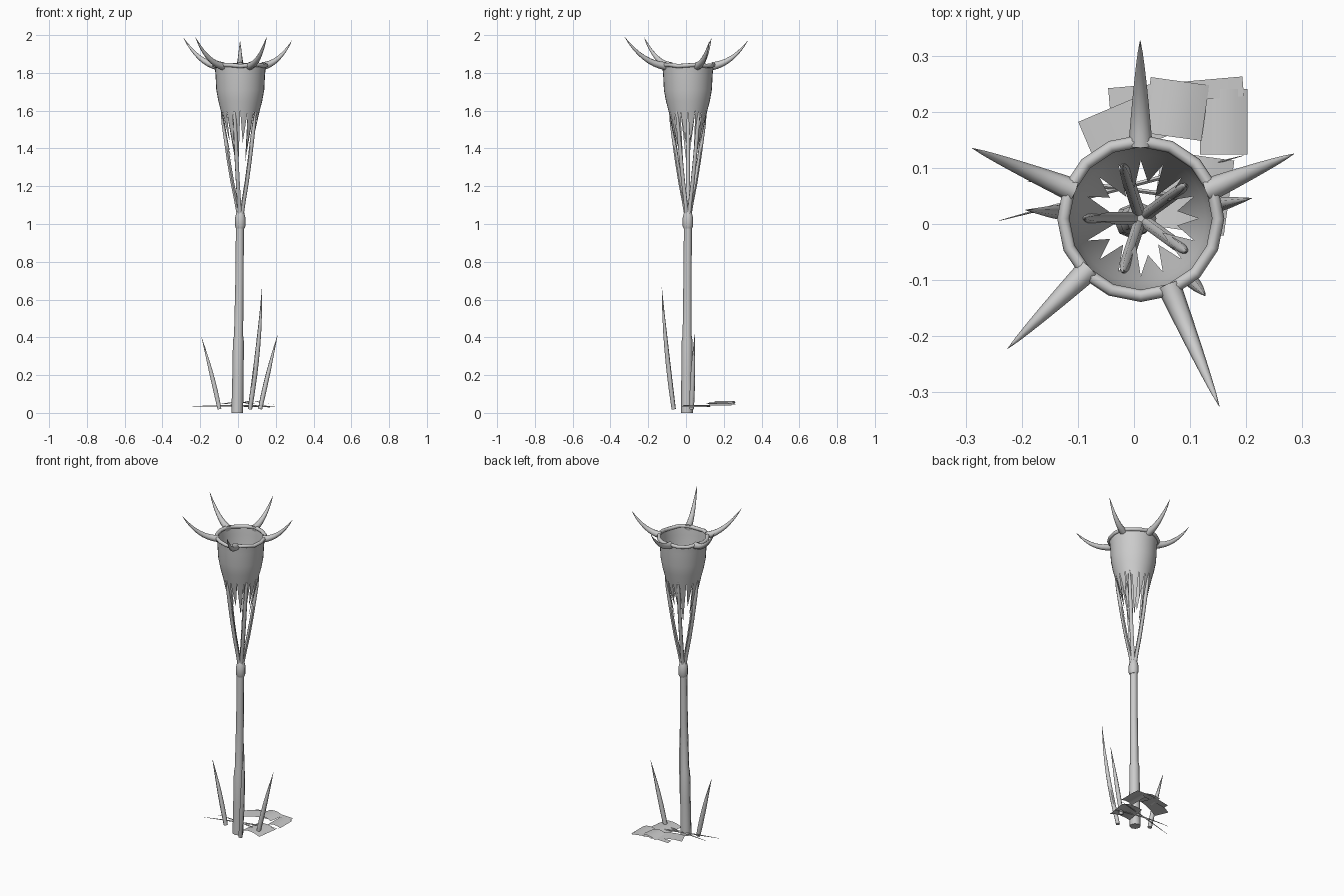
import bpy, bmesh, math
from math import cos, sin, radians, pi
from mathutils import Vector, Matrix

cube = bpy.data.objects.get("Cube")
if cube:
    bpy.data.objects.remove(cube, do_unlink=True)

grey = bpy.data.materials.new("plain grey")
grey.use_nodes = True
grey.diffuse_color = (0.6, 0.6, 0.6, 1)
grey.node_tree.nodes["Principled BSDF"].inputs["Base Color"].default_value = (0.6, 0.6, 0.6, 1)

AXIS = Vector((0.012, 0.01, 0))   # centre line of the cup


def finish(name, mesh, angle=60):
    mesh.materials.clear()
    mesh.materials.append(grey)
    obj = bpy.data.objects.new(name, mesh)
    bpy.context.collection.objects.link(obj)
    bpy.ops.object.select_all(action="DESELECT")
    obj.select_set(True)
    bpy.context.view_layer.objects.active = obj
    bpy.ops.object.shade_smooth_by_angle(angle=radians(angle))
    return obj


def tube(name, points, radii, res=2, cyclic=False):
    """Tapered round tube through the points."""
    curve = bpy.data.curves.new(name, "CURVE")
    curve.dimensions = "3D"
    curve.bevel_depth = 1
    curve.bevel_resolution = res
    curve.use_fill_caps = True
    spline = curve.splines.new("POLY")
    spline.points.add(len(points) - 1)
    spline.use_cyclic_u = cyclic
    for p, co, r in zip(spline.points, points, radii):
        p.co = (*co, 1)
        p.radius = r
    temp = bpy.data.objects.new("temp", curve)
    bpy.context.collection.objects.link(temp)
    graph = bpy.context.evaluated_depsgraph_get()
    mesh = bpy.data.meshes.new_from_object(temp.evaluated_get(graph))
    bpy.data.objects.remove(temp, do_unlink=True)
    return finish(name, mesh)


def around(angle, r, z):
    return AXIS + Vector((r * cos(angle), r * sin(angle), z))


def bend(a, b, c, steps=8):
    """Points on a quadratic arc from a to c, pulled towards b."""
    a, b, c = Vector(a), Vector(b), Vector(c)
    ts = [i / steps for i in range(steps + 1)]
    return [a * (1 - t) ** 2 + b * 2 * t * (1 - t) + c * t * t for t in ts]


# Stem with a thicker foot and a knot at the top
tube("stem",
     [(-0.004, 0.005, 0), (0, 0.005, 0.2), (0.002, 0.006, 0.38),
      (0.003, 0.006, 0.41), (0.008, 0.008, 0.7), (0.01, 0.01, 1.0)],
     [0.031, 0.03, 0.029, 0.024, 0.022, 0.021])
tube("stem_knot",
     [AXIS + Vector((0, 0, z)) for z in (0.975, 0.99, 1.03, 1.06, 1.08)],
     [0.022, 0.028, 0.028, 0.021, 0.01])

# Five struts carrying the cup
for i in range(5):
    a = radians(36 + 72 * i)
    path = [(0.008, 1.04), (0.022, 1.12), (0.042, 1.22), (0.062, 1.34),
            (0.078, 1.45), (0.09, 1.53), (0.098, 1.59), (0.1, 1.62)]
    tube(f"strut_{i + 1}", [around(a, r, z) for r, z in path],
         [0.011, 0.011, 0.011, 0.011, 0.011, 0.01, 0.006, 0.001], 1)

# Cup wall, with a ring of long teeth along its lower edge
TEETH = 16
bm = bmesh.new()
rings = []
for r, z in [(0.136, 1.84), (0.131, 1.79), (0.127, 1.71), (0.116, 1.65), (0.103, 1.6)]:
    rings.append([bm.verts.new(around(2 * pi * k / (2 * TEETH), r, z))
                  for k in range(2 * TEETH)])
for upper, lower in zip(rings, rings[1:]):
    for k in range(2 * TEETH):
        n = (k + 1) % (2 * TEETH)
        bm.faces.new((upper[k], lower[k], lower[n], upper[n]))
for k in range(TEETH):
    left, mid, right = (rings[-1][(2 * k + j) % (2 * TEETH)] for j in range(3))
    drop = 0.17 + 0.05 * (k % 3)
    a = 2 * pi * (2 * k + 1) / (2 * TEETH)
    tip = bm.verts.new(around(a, 0.1 - 0.2 * drop, 1.6 - drop))
    bm.faces.new((left, tip, mid))
    bm.faces.new((mid, tip, right))
mesh = bpy.data.meshes.new("cup")
bm.to_mesh(mesh)
bm.free()
finish("cup", mesh)

# Rolled rim
rim = [around(2 * pi * k / 16, 0.138, 1.84 + 0.004 * sin(10 * pi * k / 16))
       for k in range(16)]
tube("cup_rim", rim, [0.011] * 16, 2, True)

# Five horns curving out and up from the rim
tips = [(0.011, 0.327, 1.97), (0.285, 0.125, 1.97), (0.152, -0.325, 1.99),
        (-0.225, -0.222, 1.988), (-0.288, 0.135, 1.985)]
for i, tip in enumerate(tips):
    tip = Vector(tip)
    d = tip - AXIS
    a, reach = math.atan2(d.y, d.x), math.hypot(d.x, d.y)
    path = bend(around(a, 0.13, 1.836), around(a, 0.13 + 0.55 * (reach - 0.13), 1.85), tip)
    tube(f"horn_{i + 1}", path, [0.021 * (1 - t / 8) ** 0.8 + 0.0005 for t in range(9)])

# Upright grass blades
blades = [((-0.098, 0.02, 0.02), (-0.135, 0.02, 0.2), (-0.193, 0.025, 0.4)),
          ((0.063, -0.065, 0.02), (0.117, -0.112, 0.36), (0.127, -0.128, 0.665)),
          ((0.117, 0.03, 0.02), (0.155, 0.035, 0.2), (0.21, 0.046, 0.415))]
for i, (a, b, c) in enumerate(blades):
    tube(f"grass_blade_{i + 1}", bend(a, b, c),
         [0.012, 0.013, 0.0135, 0.013, 0.012, 0.01, 0.007, 0.004, 0.0005], 1)

# Thin stalks lying on the ground
stalks = [((-0.24, 0.006, 0.035), (0, 0.07, 0.04), (0.195, 0.122, 0.035)),
          ((-0.19, 0.076, 0.035), (0, 0.07, 0.042), (0.17, 0.03, 0.03))]
for i, (a, b, c) in enumerate(stalks):
    tube(f"fallen_stalk_{i + 1}", bend(a, b, c),
         [0.0005, 0.002, 0.003, 0.004, 0.004, 0.004, 0.003, 0.002, 0.0005], 0)


# Fallen leaves: thin arched sheets
def leaf(name, x, y, z, length, width, turn, arch):
    bm = bmesh.new()
    bmesh.ops.create_grid(bm, x_segments=4, y_segments=1, size=0.5)
    for v in bm.verts:
        v.co.z = arch * (1 - 4 * v.co.x ** 2)
        v.co.x *= length
        v.co.y *= width
    bm.transform(Matrix.Translation((x, y, z)) @ Matrix.Rotation(radians(turn), 4, "Z"))
    mesh = bpy.data.meshes.new(name)
    bm.to_mesh(mesh)
    bm.free()
    finish(name, mesh, 30)


leaf("fallen_leaf_1", 0.0, 0.178, 0.046, 0.18, 0.085, 23, 0.01)
leaf("fallen_leaf_2", 0.075, 0.205, 0.052, 0.105, 0.1, -8, 0.012)
leaf("fallen_leaf_3", 0.16, 0.182, 0.04, 0.085, 0.117, 0, 0.01)
leaf("fallen_leaf_4", 0.075, 0.235, 0.045, 0.24, 0.035, 5, 0.008)
leaf("fallen_leaf_5", 0.105, 0.055, 0.03, 0.13, 0.135, -8, 0.012)
